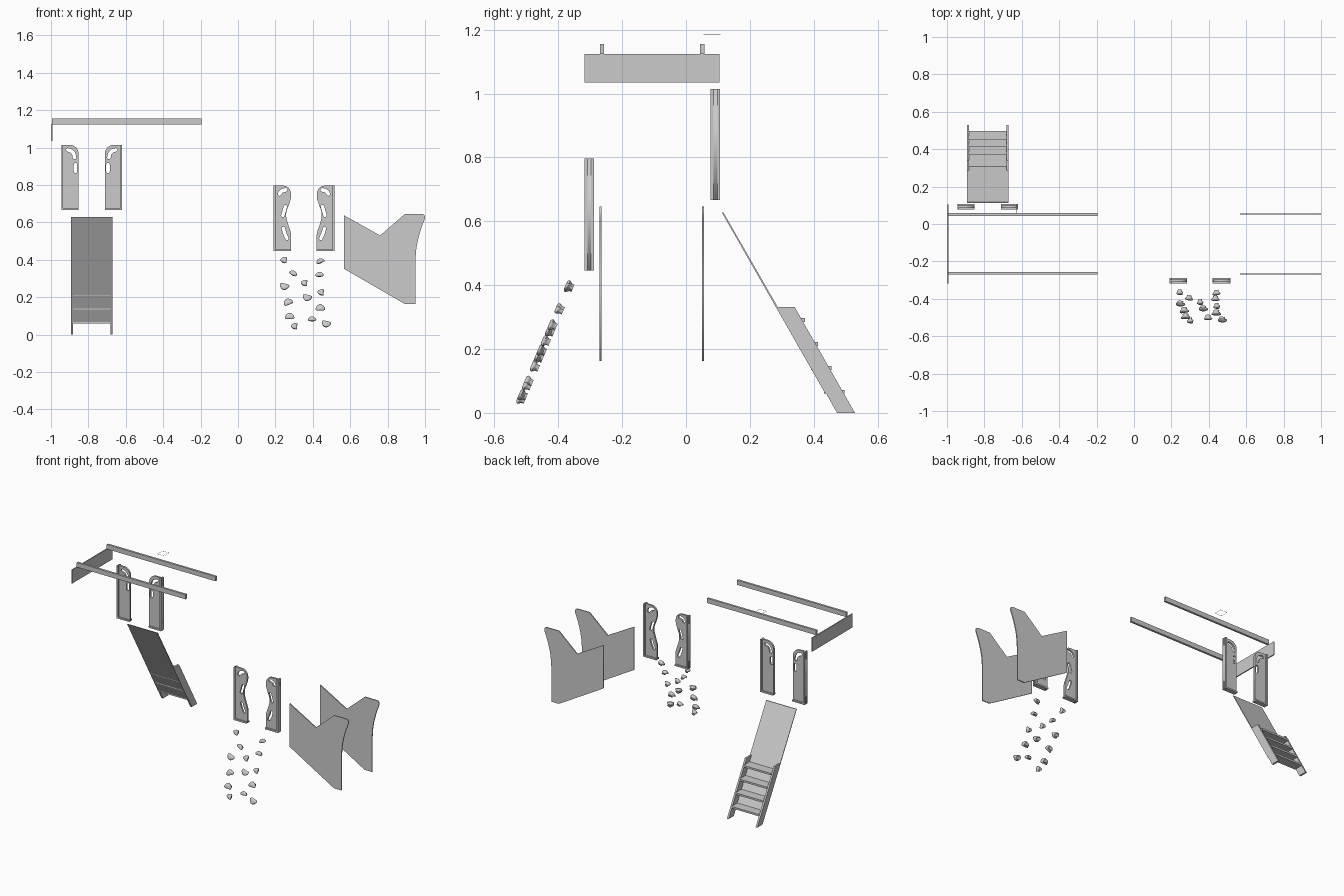
import bpy, bmesh, math, random
from mathutils import Vector, Matrix

if "Cube" in bpy.data.objects:
    bpy.data.objects.remove(bpy.data.objects["Cube"])

random.seed(4)
COL = bpy.context.collection


def finish(name, bm, smooth=False):
    me = bpy.data.meshes.new(name)
    bmesh.ops.recalc_face_normals(bm, faces=bm.faces)
    bm.to_mesh(me)
    bm.free()
    ob = bpy.data.objects.new(name, me)
    COL.objects.link(ob)
    if smooth:
        bpy.context.view_layer.objects.active = ob
        ob.select_set(True)
        bpy.ops.object.shade_smooth_by_angle(angle=math.radians(50))
        ob.select_set(False)
    return ob


def box(name, x, y, z):
    bm = bmesh.new()
    bmesh.ops.create_cube(bm, size=1)
    for v in bm.verts:
        v.co = Vector([(a + b) / 2 + c * (b - a) for (a, b), c in zip((x, y, z), v.co)])
    return finish(name, bm)


def prism(name, yz, x0, x1):
    """Side profile in y, z pulled along x."""
    bm = bmesh.new()
    f = bm.faces.new([bm.verts.new((x0, y, z)) for y, z in yz])
    r = bmesh.ops.extrude_face_region(bm, geom=[f])
    bmesh.ops.translate(bm, vec=(x1 - x0, 0, 0),
                        verts=[v for v in r['geom'] if isinstance(v, bmesh.types.BMVert)])
    return finish(name, bm)


def smooth_path(pts, n=6):
    """Catmull-Rom curve through the points."""
    p = [Vector(q) for q in pts]
    p = [2 * p[0] - p[1]] + p + [2 * p[-1] - p[-2]]
    out = []
    for a, b, c, d in zip(p, p[1:], p[2:], p[3:]):
        for i in range(n):
            t = i / n
            out.append(0.5 * (2 * b + (c - a) * t + (2 * a - 5 * b + 4 * c - d) * t * t
                              + (3 * b - a - 3 * c + d) * t ** 3))
    return out + [p[-2]]


def slot(pts, w):
    """Round-ended slot outline around a centre line."""
    path = smooth_path(pts, 4)
    left, right = [], []
    for i, q in enumerate(path):
        d = (path[min(i + 1, len(path) - 1)] - path[max(i - 1, 0)]).normalized()
        n = Vector((-d.y, d.x)) * w / 2
        left.append(q + n)
        right.append(q - n)

    def cap(c, start):
        r = start - c
        a0 = math.atan2(r.y, r.x)
        return [c + Vector((math.cos(a0 - k * math.pi / 6), math.sin(a0 - k * math.pi / 6))) * w / 2
                for k in range(1, 6)]
    return left + cap(path[-1], left[-1]) + right[::-1] + cap(path[0], right[0])


def sheet(name, loops, y0, y1):
    """Flat board in the x, z plane with holes."""
    cu = bpy.data.curves.new(name, 'CURVE')
    cu.dimensions, cu.fill_mode, cu.extrude = '2D', 'BOTH', (y1 - y0) / 2
    for pts in loops:
        s = cu.splines.new('POLY')
        s.points.add(len(pts) - 1)
        for sp, q in zip(s.points, pts):
            sp.co = (q[0], q[1], 0, 1)
        s.use_cyclic_u = True
    tmp = bpy.data.objects.new(name + "_tmp", cu)
    COL.objects.link(tmp)
    me = bpy.data.meshes.new_from_object(tmp.evaluated_get(bpy.context.evaluated_depsgraph_get()))
    bpy.data.objects.remove(tmp)
    me.transform(Matrix.Translation((0, (y0 + y1) / 2, 0)) @ Matrix.Rotation(math.pi / 2, 4, 'X'))
    bm = bmesh.new()
    bm.from_mesh(me)
    bmesh.ops.remove_doubles(bm, verts=bm.verts, dist=1e-5)
    return finish(name, bm)


def grip_pair(name, xc, outer, inner, z0, edge, slots, y0, y1):
    """Two mirrored grip boards with an outer rim and a foot; x given from the middle."""
    for side, s in (("left", -1), ("right", 1)):
        loops = [[(outer, z0)] + [(inner, z0)] + edge + [(outer, edge[-1][1])]] + slots
        loops = [[(xc + s * q[0], q[1]) for q in lp] for lp in loops]
        ym = (y0 + y1) / 2
        sheet(f"{name}_{side}", loops, ym - 0.006, ym + 0.006)
        xs = sorted((xc + s * outer, xc + s * (outer - 0.010)))
        box(f"{name}_rim_{side}", xs, (y0, y1), (z0, edge[-1][1]))
        xs = sorted((xc + s * outer, xc + s * inner))
        box(f"{name}_foot_{side}", xs, (y0, y1), (z0, z0 + 0.010))


# Top rails and end board
for n, y in (("front", -0.27), ("back", 0.044)):
    box(f"top_rail_{n}", (-0.994, -0.195), (y, y + 0.014), (1.124, 1.155))
box("end_board", (-1.0, -0.993), (-0.318, 0.105), (1.034, 1.124))

# Thin loose outline above the rails
for i, (x, y) in enumerate([((-0.63, -0.58), (0.055, 0.056)), ((-0.63, -0.58), (0.107, 0.108)),
                            ((-0.63, -0.629), (0.056, 0.107)), ((-0.581, -0.58), (0.056, 0.107))]):
    box(f"thin_outline_{i}", x, y, (1.184, 1.185))

# Back grip boards with rounded top and two slots
edge = [(0.070 + 0.048 * (1 - math.cos(a)), 0.967 + 0.048 * math.sin(a))
        for a in [k * math.pi / 16 for k in range(9)]]
grip_pair("back_grip", -0.782, 0.163, 0.070, 0.666, edge,
          [slot([(0.128, 0.988), (0.108, 0.981), (0.096, 0.965), (0.092, 0.947)], 0.019),
           slot([(0.087, 0.908), (0.087, 0.890), (0.087, 0.873)], 0.019)], 0.077, 0.107)

# Front grip boards with wavy edge and three slots
wave = [(0.068, 0.515), (0.070, 0.545), (0.083, 0.585), (0.094, 0.625), (0.093, 0.66),
        (0.080, 0.695), (0.069, 0.735), (0.073, 0.77), (0.092, 0.792), (0.115, 0.797)]
grip_pair("front_grip", 0.3525, 0.163, 0.068, 0.446, smooth_path(wave),
          [slot([(0.130, 0.752), (0.120, 0.767), (0.098, 0.774)], 0.020),
           slot([(0.099, 0.685), (0.106, 0.661), (0.113, 0.637)], 0.018),
           slot([(0.110, 0.568), (0.102, 0.54), (0.090, 0.514)], 0.018)], -0.318, -0.288)

# Large shaped side panels
curve = smooth_path([(0.948, 0.39), (0.955, 0.47), (0.974, 0.55), (0.999, 0.620)])
corner = [(1.0, 0.632), (0.994, 0.642), (0.983, 0.646)]
outline = [(0.567, 0.352), (0.893, 0.163), (0.948, 0.163)] + [tuple(q) for q in curve] + corner + \
          [(0.893, 0.646), (0.760, 0.530), (0.567, 0.638)]
for n, y in (("front", -0.271), ("back", 0.050)):
    sheet(f"side_panel_{n}", [outline], y, y + 0.007)

# Ladder: backing board, two stringers and four treads
prism("ladder_backing", [(0.112, 0.628), (0.117, 0.628), (0.442, 0.062), (0.437, 0.059)], -0.892, -0.670)
for n, x in (("left", -0.893), ("right", -0.682)):
    prism(f"ladder_stringer_{n}", [(0.285, 0.332), (0.340, 0.332), (0.529, 0.0), (0.473, 0.0)], x, x + 0.012)
for i in range(4):
    y, z = 0.372 + 0.0415 * i, 0.297 - 0.075 * i
    box(f"ladder_tread_{i + 1}", (-0.882, -0.681), (y - 0.064, y), (z - 0.012, z))

# Climbing holds: bent, flared knobs set out on a sloping plane
holds = [(.248, .396, 0), (.440, .390, 1), (.295, .325, 1), (.435, .318, 1), (.357, .274, 0),
         (.248, .257, 2), (.446, .224, 0), (.370, .197, 2), (.268, .170, 2), (.440, .140, 2),
         (.276, .094, 2), (.396, .080, 1), (.304, .043, 0), (.472, .057, 2)]
lathe = [(0.62, -0.011), (0.58, -0.004), (0.80, 0.001), (1.0, 0.006), (0.93, 0.011), (0.60, 0.014)]
SIZES = [(0.018, 0.017, 0.012), (0.023, 0.013, 0.006), (0.026, 0.018, 0.010)]
tilt = Vector((0, -0.92, 0.39)).normalized()
up = Vector((0, 0.39, 0.92)).normalized()
for i, (x, z, kind) in enumerate(holds):
    a, b, bend = SIZES[kind]
    turn = random.choice((0, 0.4, -0.5, 2.9)) if kind else 1.5
    centre = Vector((x, -0.362 - 0.427 * (0.40 - z), z))
    bm = bmesh.new()
    rings = []
    for r, h in lathe:
        ring = []
        for k in range(14):
            t = 2 * math.pi * k / 14
            u, v = r * a * math.cos(t), r * b * math.sin(t)
            v += bend * (0.4 - (u / a) ** 2)
            u, v = u * math.cos(turn) - v * math.sin(turn), u * math.sin(turn) + v * math.cos(turn)
            ring.append(bm.verts.new(centre + Vector((u, 0, 0)) + up * v + tilt * h))
        rings.append(ring)
    for lo, hi in zip(rings, rings[1:]):
        for k in range(14):
            bm.faces.new((lo[k], lo[k - 1], hi[k - 1], hi[k]))
    bm.faces.new(rings[0])
    bm.faces.new(rings[-1])
    finish(f"climbing_hold_{i + 1}", bm, smooth=True)
